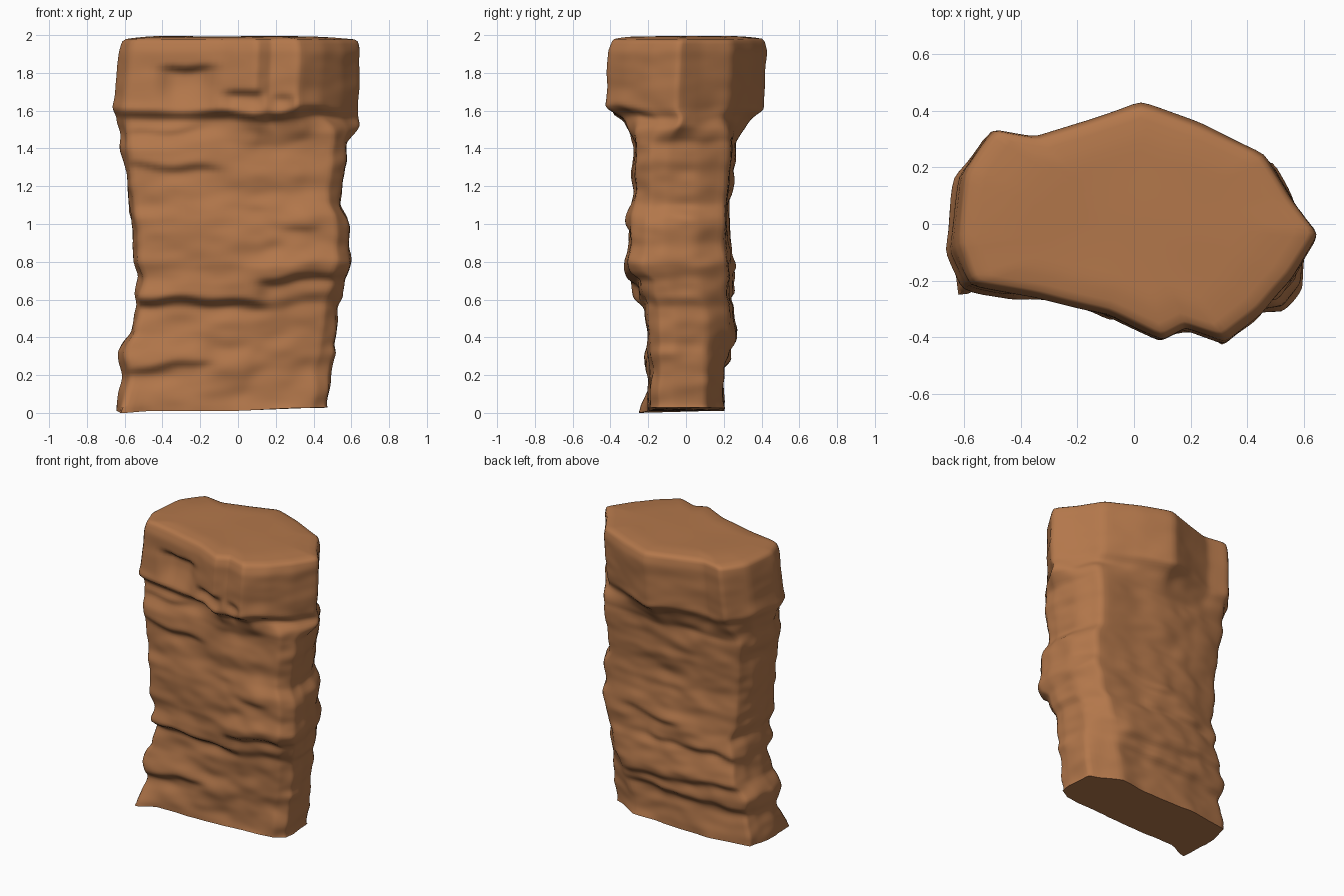
import bpy, bmesh, math
from mathutils import Vector, noise

if "Cube" in bpy.data.objects:
    bpy.data.objects.remove(bpy.data.objects["Cube"], do_unlink=True)

# Plan outlines, as fractions of the half width and half depth
CAP = [(1.02, -.1), (.87, .2), (.72, .58), (.37, .84), (.03, 1.03), (-.27, .86),
       (-.55, .74), (-.79, .8), (-.96, .42), (-1, -.2), (-.91, -.53), (-.55, -.64),
       (-.15, -.78), (.15, -1), (.28, -.9), (.5, -1.02), (.7, -.77), (.87, -.47)]
WAIST = [(1, -.3), (.95, .3), (.82, .92), (.4, .95), (0, 1), (-.3, 1),
         (-.55, .95), (-.9, .8), (-.98, .4), (-1, -.2), (-.95, -.74), (-.55, -.88),
         (-.2, -.92), (.15, -1), (.35, -1), (.6, -1), (.87, -.95), (.98, -.65)]
FOOT = [(1, -.3), (.97, .55), (.6, 1), (.3, 1), (0, 1), (-.3, 1),
        (-.55, .95), (-.93, .8), (-.97, .4), (-1, -.3), (-.94, -1), (-.55, -.95),
        (-.2, -.95), (.15, -.95), (.35, -.95), (.6, -.92), (.85, -.9), (.98, -.7)]

# Height, right edge, left edge, front edge, back edge
LEVELS = [(.02, -.64, .48, -.21, .2), (.2, -.61, .49, -.2, .2), (.33, -.64, .52, -.21, .22),
          (.42, -.57, .52, -.21, .25), (.57, -.55, .53, -.22, .25), (.62, -.55, .56, -.25, .24),
          (.72, -.53, .57, -.27, .25), (.8, -.56, .6, -.3, .24), (1.04, -.57, .59, -.3, .23),
          (1.1, -.58, .55, -.28, .23), (1.3, -.6, .57, -.28, .25), (1.44, -.62, .59, -.28, .26),
          (1.52, -.64, .65, -.31, .32), (1.57, -.65, .63, -.33, .35), (1.61, -.66, .63, -.42, .4),
          (1.92, -.63, .64, -.41, .42), (1.97, -.62, .63, -.39, .41)]

# Rock shelves: side (-1 front, 1 back), x start, x end, height, slope, overhang
SHELVES = [(-1, -.6, .12, .6, -.02, .035), (-1, .12, .6, .7, .08, .035),
           (-1, -.6, -.15, .22, .12, .025), (-1, -.6, -.1, 1.31, -.04, .02),
           (-1, -.6, -.2, 1.47, .1, .02), (-1, .25, .4, .98, 0, .015),
           (1, -.6, .1, .6, .06, .02), (1, -.6, .3, .24, .05, .02),
           (1, -.6, .3, .42, -.08, .02), (1, -.1, .3, .75, .1, .02)]

# Hollows under an overhang in the front: x, top z, half width, height, depth
HOLLOWS = [(-.27, 1.83, .17, .28, .06), (.03, 1.7, .13, .2, .05), (.24, 1.68, .07, .12, .03)]

STEPS, ROWS, TOP_RINGS = 7, 130, 10


def smooth(a, b, t):
    t = max(0, min(1, (t - a) / (b - a)))
    return t * t * (3 - 2 * t)


def mix(a, b, t):
    return [p + (q - p) * t for p, q in zip(a, b)]


def level_at(z):
    for low, high in zip(LEVELS, LEVELS[1:]):
        if z <= high[0]:
            return mix(low, high, (z - low[0]) / (high[0] - low[0]))
    return LEVELS[-1]


def plan_point(index, z):
    """Point on the outline at a height, blending foot, waist and cap."""
    i, t = index // STEPS, index % STEPS / STEPS
    j = (i + 1) % len(CAP)
    foot, waist, cap = (mix(s[i], s[j], t) for s in (FOOT, WAIST, CAP))
    # Layers wander up and down around the pillar
    wander = noise.noise(Vector((waist[0] * 2.5, waist[1] * 1.5, 3)))
    layer = z + .035 * wander * smooth(.02, .3, z) * (1 - smooth(1.7, 1.9, z))
    u, v = mix(mix(foot, waist, smooth(0, .8, z)), cap, smooth(1.42, 1.57, layer))
    _, x0, x1, y0, y1 = level_at(layer)
    return Vector(((x0 + x1) / 2 + u * (x1 - x0) / 2,
                   (y0 + y1) / 2 + v * (y1 - y0) / 2, z))


def weather(p):
    """Push shelves out, press hollows in, and add layered roughness."""
    x, y, z = p
    side = -1 if y < 0 else 1
    facing = smooth(.06, .18, abs(y))
    ripple = .03 * noise.noise(Vector((x * 6, side * 4, z)))
    push = 0
    for s, x0, x1, height, slope, depth in SHELVES:
        if s == side:
            rise = z - height - slope * (x - x0) - ripple
            span = smooth(x0 - .06, x0 + .06, x) * (1 - smooth(x1 - .06, x1 + .06, x))
            push += depth * span * (smooth(-.02, .02, rise) * (1 - smooth(.02, .2, rise))
                                    - .4 * smooth(-.1, -.02, rise) * (1 - smooth(-.02, .02, rise)))
    if side < 0:
        for hx, top, w, h, depth in HOLLOWS:
            drop = top - z + ripple
            push -= depth * (1 - smooth(w * .4, w, abs(x - hx))) \
                * smooth(-.02, .02, drop) * (1 - smooth(h * .25, h, drop))
    calm = 1 - .6 * smooth(1.6, 1.7, z)
    strata = noise.noise(Vector((x * 2.5, y * 2.5, z * 9)))
    lumps = noise.noise(Vector((x * 5, y * 5, z * 6 + 7)))
    grain = noise.noise(Vector((x * 9, y * 9, z * 16 + 2)))
    rough = calm * (.014 * strata + .014 * lumps + .009 * grain)
    out = Vector((x, y * 2, 0)).normalized()
    return p + out * rough + Vector((0, side * push * facing, 0))


# Rock body: stacked rings from the foot to the rim
bm = bmesh.new()
count = len(CAP) * STEPS
rings = []
for row in range(ROWS + 1):
    z = .02 + (1.97 - .02) * row / ROWS
    ring = [weather(plan_point(i, z)) for i in range(count)]
    if row == 0:
        for p in ring:
            p.z = .012 + .018 * smooth(-.1, .4, p.x)
    rings.append([bm.verts.new(p) for p in ring])

# Flat worn top, rounded over at the rim
rim = [v.co.copy() for v in rings[-1]]
for k in range(TOP_RINGS):
    size = .985 * (1 - k / TOP_RINGS)
    ring = []
    for p in rim:
        x, y = p.x * size, p.y * size
        wave = .006 * noise.noise(Vector((x * 3, y * 3, 0)))
        ring.append(bm.verts.new((x, y, 1.984 + .012 * smooth(0, 3, k) + wave)))
    rings.append(ring)

for low, high in zip(rings, rings[1:]):
    for i in range(count):
        j = (i + 1) % count
        bm.faces.new((low[i], low[j], high[j], high[i]))
bm.faces.new(rings[-1])
bm.faces.new(list(reversed(rings[0])))

# Pointed spur at the front right of the foot
spur = Vector((-.6, -.21, .03))
for v in bm.verts:
    near = 1 - smooth(0, .13, (v.co - spur).length)
    v.co += Vector((-.01, -.04, -.01)) * near

# Wear down the hard corners of the sides
sides = [v for ring in rings[1:ROWS + 2] for v in ring]
for _ in range(2):
    bmesh.ops.smooth_vert(bm, verts=sides, factor=.5,
                          use_axis_x=True, use_axis_y=True, use_axis_z=True)

# Settle on the ground
lowest = min(v.co.z for v in bm.verts)
for v in bm.verts:
    v.co.z -= lowest
bmesh.ops.recalc_face_normals(bm, faces=bm.faces)

mesh = bpy.data.meshes.new("rock_pillar")
bm.to_mesh(mesh)
bm.free()
rock = bpy.data.objects.new("rock_pillar", mesh)
bpy.context.collection.objects.link(rock)

# Brown stone
stone = bpy.data.materials.new("brown_stone")
stone.use_nodes = True
colour = (.45, .185, .07, 1)
stone.diffuse_color = colour
stone.node_tree.nodes["Principled BSDF"].inputs["Base Color"].default_value = colour
mesh.materials.append(stone)

bpy.context.view_layer.objects.active = rock
rock.select_set(True)
bpy.ops.object.shade_smooth_by_angle(angle=math.radians(60))
